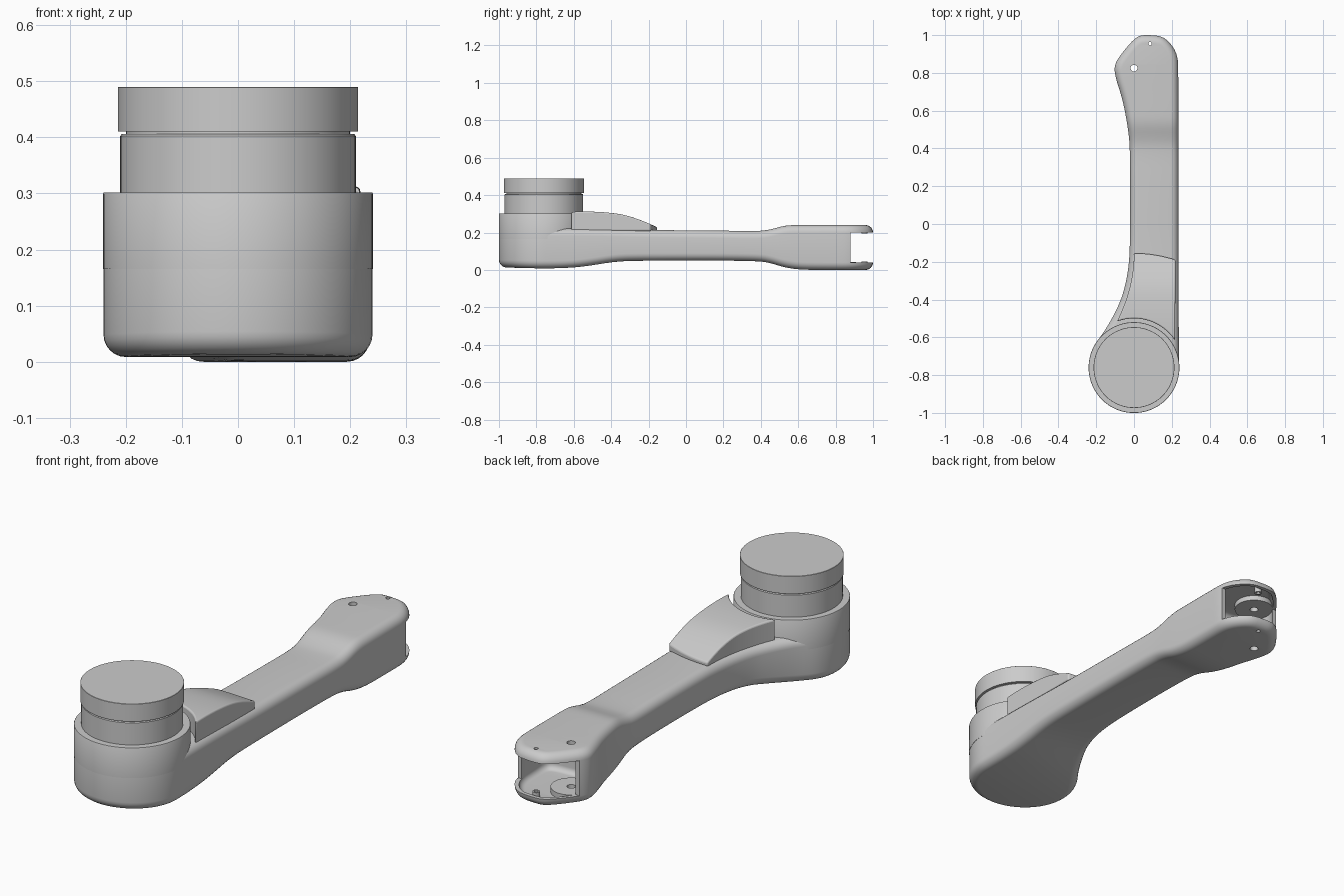
import bpy, bmesh
from math import sin, cos, pi, radians, sqrt, hypot

if "Cube" in bpy.data.objects:
    bpy.data.objects.remove(bpy.data.objects["Cube"])


def smooth_line(pts, n=3):
    for _ in range(n):
        out = [pts[0]]
        for a, b in zip(pts, pts[1:]):
            for t in (.25, .75):
                out.append((a[0] + (b[0] - a[0]) * t, a[1] + (b[1] - a[1]) * t))
        pts = out + [pts[-1]]
    return pts


def resample(pts, n):
    d = [0]
    for a, b in zip(pts, pts[1:]):
        d.append(d[-1] + hypot(b[0] - a[0], b[1] - a[1]))
    xs, ys = list(zip(d, [p[0] for p in pts])), list(zip(d, [p[1] for p in pts]))
    return [(interp(xs, d[-1] * i / n), interp(ys, d[-1] * i / n)) for i in range(n + 1)]


def interp(pts, x):
    if x <= pts[0][0]:
        return pts[0][1]
    for a, b in zip(pts, pts[1:]):
        if x <= b[0] and b[0] > a[0]:
            return a[1] + (b[1] - a[1]) * (x - a[0]) / (b[0] - a[0])
    return pts[-1][1]


def make(name, bm):
    bmesh.ops.recalc_face_normals(bm, faces=bm.faces[:])
    me = bpy.data.meshes.new(name)
    bm.to_mesh(me)
    bm.free()
    ob = bpy.data.objects.new(name, me)
    bpy.context.collection.objects.link(ob)
    return ob


def pick(ob):
    bpy.ops.object.select_all(action='DESELECT')
    ob.select_set(True)
    bpy.context.view_layer.objects.active = ob


def shade(ob, angle=35):
    pick(ob)
    bpy.ops.object.shade_smooth_by_angle(angle=radians(angle))


def shell(name, left, right, zb, zt, r, n, steps=6):
    """Closed plan outline with height following y, filleted top and bottom."""
    L, R = resample(smooth_line(left), n), resample(smooth_line(right), n)
    ring = L + R[-2:0:-1]
    m = len(ring)
    layers = []
    angles = [pi / 2 * i / steps for i in range(steps + 1)]
    for top, angs in ((False, angles), (True, angles[::-1])):
        for a in angs:
            inset, h = r * (1 - sin(a)), r * (1 - cos(a))
            row = []
            for i, (x, y) in enumerate(ring):
                p, q = ring[i - 1], ring[(i + 1) % m]
                tx, ty = q[0] - p[0], q[1] - p[1]
                k = inset / hypot(tx, ty)
                x2, y2 = x + ty * k, y - tx * k
                row.append((x2, y2, interp(zt, y2) - h if top else interp(zb, y2) + h))
            layers.append(row)
    bm = bmesh.new()
    V = [[bm.verts.new(p) for p in row] for row in layers]
    for a, b in zip(V, V[1:]):
        for i in range(m):
            j = (i + 1) % m
            bm.faces.new((a[i], a[j], b[j], b[i]))
    for row in (V[0], V[-1]):
        for i in range(n):
            ids = dict.fromkeys((i, i + 1, (m - i - 1) % m, (m - i) % m))
            bm.faces.new([row[k] for k in ids])
    return make(name, bm)


def lathe(name, profile, x=0, y=0, seg=96):
    bm = bmesh.new()
    rows = [[bm.verts.new((x + r * cos(2 * pi * i / seg), y + r * sin(2 * pi * i / seg), z))
             for i in range(seg)] for r, z in profile]
    for a, b in zip(rows, rows[1:]):
        for i in range(seg):
            j = (i + 1) % seg
            bm.faces.new((a[i], a[j], b[j], b[i]))
    bm.faces.new(rows[0])
    bm.faces.new(rows[-1])
    return make(name, bm)


def boolean(ob, other, op='DIFFERENCE'):
    other.hide_render = True
    mod = ob.modifiers.new(op, 'BOOLEAN')
    mod.operation, mod.object, mod.solver = op, other, 'EXACT'
    pick(ob)
    bpy.ops.object.modifier_apply(modifier=mod.name)
    bpy.data.objects.remove(other)


def arc(a0, a1, n=24, r=.24, cy=-.76):
    return [(r * cos(radians(a0 + (a1 - a0) * i / n)),
             cy + r * sin(radians(a0 + (a1 - a0) * i / n))) for i in range(n + 1)]


# Arm body: plan outline and side profile
left = arc(270, 145) + [(-.15, -.558), (-.1, -.47), (-.06, -.38), (-.03, -.25), (-.02, -.1),
                        (-.02, .38), (-.03, .5), (-.06, .66), (-.1, .78), (-.105, .845),
                        (-.06, .91), (0, .98), (.035, 1), (.08, 1)]
right = arc(270, 360) + [(.237, -.6), (.235, -.2), (.235, .8), (.232, .89),
                         (.2, .95), (.15, .995), (.08, 1)]
z_bottom = smooth_line([(-1, .014), (-.76, .007), (-.6, .012), (-.5, .025), (-.38, .045),
                        (-.25, .05), (.38, .05), (.46, .035), (.52, .015), (.6, .002),
                        (.7, 0), (1, 0)])
z_top = smooth_line([(-1, .222), (-.5, .222), (-.2, .213), (.2, .21), (.4, .207),
                     (.46, .218), (.53, .238), (.6, .24), (1, .24)])
arm = shell("arm_body", left, right, z_bottom, z_top, .04, 110)

# Hollow fork end: cavity and open slot
cavity = shell("cavity_cutter",
               [(.08, .68), (-.02, .685), (-.055, .73), (-.08, .79), (-.083, .845),
                (-.045, .905), (.01, .965), (.04, .983), (.08, .983)],
               [(.08, .68), (.19, .685), (.217, .72), (.217, .8), (.213, .885),
                (.185, .94), (.14, .98), (.08, .983)],
               [(0, .018), (1, .018)], [(0, .222), (1, .222)], .025, 40)
boolean(arm, cavity)
bm = bmesh.new()
bmesh.ops.create_cube(bm, size=1)
for v in bm.verts:
    v.co = (v.co.x, .98 + .2 * v.co.y, .12 + .16 * v.co.z)
boolean(arm, make("slot_cutter", bm))

# Pivot bosses and pin posts on both plates, then their through holes
for x, y, r, h, hole in ((0, .825, .085, .041, .018), (.085, .955, .016, .046, .009)):
    for z0, z1 in ((.016, h), (.24 - h, .224)):
        boolean(arm, lathe("boss", [(r, z0), (r, z1)], x, y, 48), 'UNION')
    boolean(arm, lathe("hole_cutter", [(hole, -.1), (hole, .4)], x, y, 24))
shade(arm)

# Round housing and rotating knob
shade(lathe("housing", [(.2405, .165), (.2405, .299), (.239, .302)], 0, -.76))
shade(lathe("knob_base", [(.21, .295), (.21, .402), (.207, .406), (.2, .406), (.2, .415)], 0, -.76))
shade(lathe("knob_cap", [(.2, .41), (.214, .41), (.214, .489), (.213, .49)], 0, -.76))

# Thumb lever: curved pad wrapping the housing
pad_z = smooth_line([(-.65, .308), (-.56, .313), (-.45, .31), (-.34, .298), (-.25, .27), (-.15, .227)])
nu, nv = 20, 24
bm = bmesh.new()
grid = []
for low in (True, False):
    rows = []
    for j in range(nv + 1):
        v = j / nv
        row = []
        for i in range(nu + 1):
            u = i / nu
            x0 = -.09 + .307 * u
            y = (-.76 + sqrt(.26 ** 2 - x0 ** 2)) * (1 - v) + (-.155 - .035 * u * u) * v
            x = -.09 * (1 - v) ** 2 * (1 - u) + (.217 + .003 * v) * u
            row.append(bm.verts.new((x, y, .208 if low else interp(pad_z, y))))
        rows.append(row)
    for a, b in zip(rows, rows[1:]):
        for i in range(nu):
            bm.faces.new((a[i], a[i + 1], b[i + 1], b[i]))
    grid.append(rows)


def border(g):
    return (g[0] + [r[-1] for r in g[1:]] + g[-1][-2::-1] + [r[0] for r in g[-2:0:-1]])


lo, hi = border(grid[0]), border(grid[1])
for i in range(len(lo)):
    bm.faces.new((lo[i - 1], lo[i], hi[i], hi[i - 1]))
pad = make("thumb_lever", bm)
bev = pad.modifiers.new("soft_edges", 'BEVEL')
bev.width, bev.segments, bev.limit_method, bev.angle_limit = .007, 3, 'ANGLE', radians(50)
shade(pad, 50)
